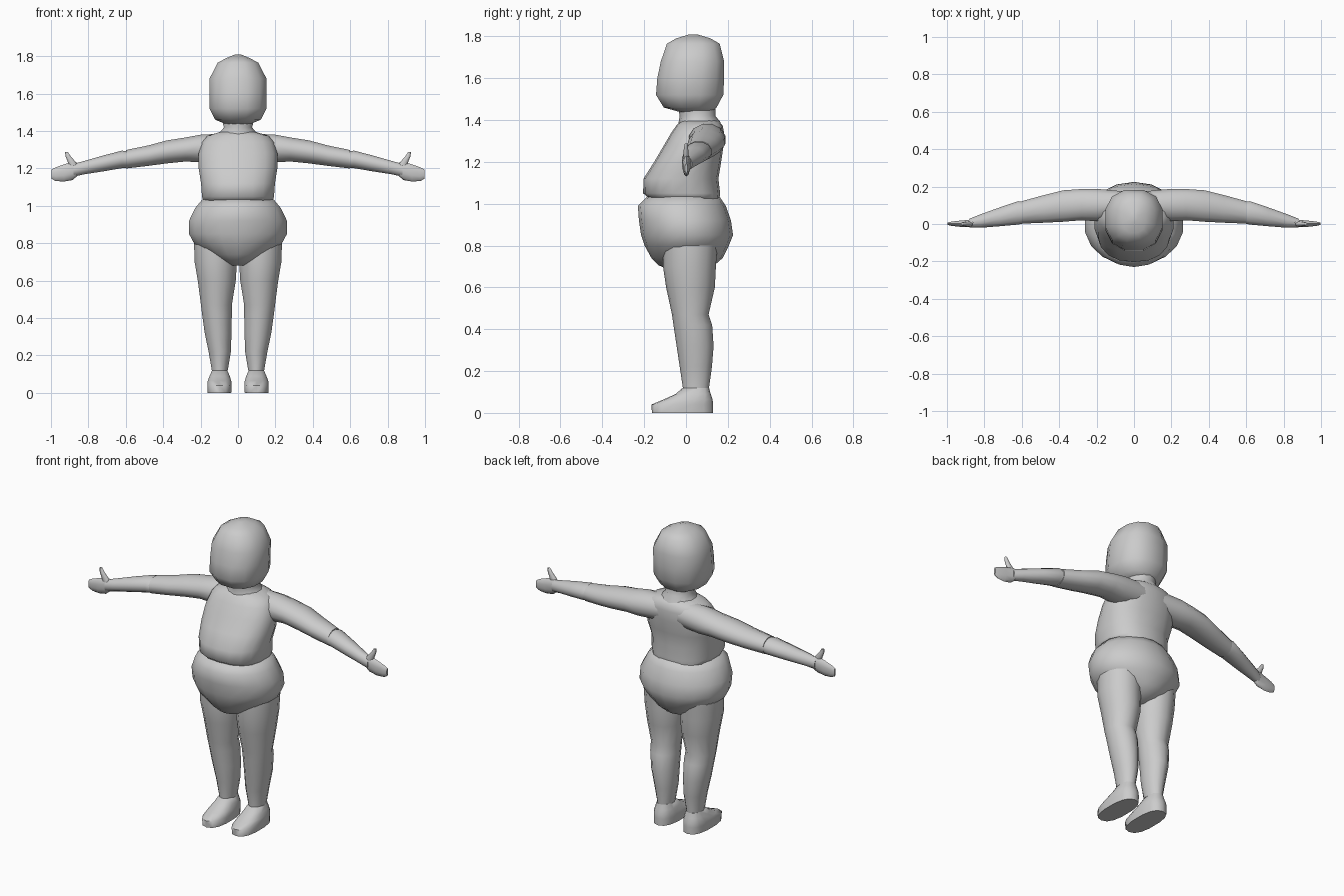
import bpy, bmesh, math
from mathutils import Vector

skin = bpy.data.materials.new("plain grey")
skin.diffuse_color = (0.6, 0.6, 0.6, 1)


def loft(name, rings, axis="z", sides=14, power=1.0, mirror=False, angle=60):
    """Skin oval rings (position, min a, max a, min b, max b); a, b = x, y or y, z."""
    bm = bmesh.new()
    loops = []
    for p, a0, a1, b0, b1 in rings:
        loop = []
        for i in range(sides):
            t = 2 * math.pi * (i + 0.5) / sides
            c, s = math.cos(t), math.sin(t)
            k = 1 / math.cos(math.pi / sides) if power == 1 else 1
            a = (a0 + a1) / 2 + (a1 - a0) / 2 * math.copysign(abs(c) ** power, c) * k
            b = (b0 + b1) / 2 + (b1 - b0) / 2 * math.copysign(abs(s) ** power, s)
            loop.append(bm.verts.new((a, b, p) if axis == "z" else (p, a, b)))
        loops.append(loop)
    for lo, hi in zip(loops, loops[1:]):
        for i in range(sides):
            j = (i + 1) % sides
            bm.faces.new((lo[i], lo[j], hi[j], hi[i]))
    bm.faces.new(loops[0][::-1])
    bm.faces.new(loops[-1])
    bmesh.ops.recalc_face_normals(bm, faces=bm.faces)
    me = bpy.data.meshes.new(name)
    bm.to_mesh(me)
    bm.free()
    me.materials.append(skin)
    ob = bpy.data.objects.new(name, me)
    bpy.context.collection.objects.link(ob)
    if mirror:
        ob.modifiers.new("mirror", "MIRROR").use_mirror_merge = False
    bpy.ops.object.select_all(action="DESELECT")
    ob.select_set(True)
    bpy.context.view_layer.objects.active = ob
    bpy.ops.object.shade_smooth_by_angle(angle=math.radians(angle))
    return ob


def sym(rows):
    """Rows of (z, half width, front y, back y) for parts centred on x = 0."""
    return [(z, -w, w, f, b) for z, w, f, b in rows]


# Head and neck
loft("head", sym([(1.435, .06, -.02, .12), (1.46, .125, -.11, .15), (1.52, .157, -.148, .183),
                  (1.60, .157, -.142, .187), (1.68, .157, -.125, .187), (1.765, .112, -.095, .165),
                  (1.79, .065, -.05, .12), (1.808, .02, .01, .06)]), sides=12, power=.85, angle=80)
loft("neck", sym([(1.34, .13, -.04, .17), (1.39, .10, -.035, .165), (1.42, .075, -.03, .14),
                  (1.47, .09, -.04, .14)]))

# Torso with round belly
loft("torso", sym([(1.02, .185, -.17, .16), (1.05, .195, -.205, .163), (1.12, .20, -.203, .155),
                   (1.20, .213, -.152, .168), (1.28, .213, -.105, .18), (1.34, .195, -.07, .182),
                   (1.375, .165, -.045, .175), (1.40, .08, -.02, .15)]), sides=18, power=.85, angle=80)

# Hips
loft("hips", sym([(.68, .055, -.07, .07), (.705, .10, -.13, .135), (.74, .16, -.165, .175),
                  (.80, .235, -.198, .205), (.85, .262, -.215, .225), (.92, .262, -.225, .215),
                  (.99, .228, -.23, .19), (1.035, .19, -.185, .16)]), sides=18, angle=80)

# Legs and feet
loft("legs", [(.08, .055, .14, -.015, .11), (.12, .055, .14, -.015, .11), (.22, .038, .157, -.03, .124),
              (.32, .035, .178, -.045, .132), (.42, .033, .192, -.06, .125), (.47, .033, .198, -.067, .108),
              (.60, .012, .215, -.095, .138), (.70, .006, .232, -.11, .143), (.80, .01, .235, -.11, .15)],
     mirror=True)
loft("feet", [(0, .035, .163, -.163, .13), (.04, .032, .165, -.165, .13), (.065, .035, .163, -.105, .127),
              (.09, .043, .153, -.05, .118), (.12, .056, .14, -.015, .11)], power=.8, mirror=True)

# Arms: upper arm tucks over the thinner forearm
loft("upper_arms", [(.06, .04, .175, 1.24, 1.39), (.20, .015, .188, 1.23, 1.383), (.28, .02, .187, 1.235, 1.368),
                    (.38, .012, .18, 1.225, 1.352), (.48, .007, .155, 1.212, 1.325),
                    (.60, .002, .122, 1.198, 1.30)], axis="x", sides=12, mirror=True)
loft("forearms", [(.56, .01, .115, 1.205, 1.29), (.62, -.003, .122, 1.2, 1.297), (.72, -.012, .088, 1.183, 1.271),
                  (.82, -.02, .052, 1.168, 1.242), (.88, -.02, .028, 1.155, 1.225)], axis="x", sides=12, mirror=True)

# Hands and thumbs
loft("hands", [(.855, -.015, .03, 1.163, 1.23), (.885, -.017, .022, 1.138, 1.236), (.93, -.015, .018, 1.13, 1.222),
               (.975, -.01, .013, 1.133, 1.206), (.998, -.005, .008, 1.145, 1.193)], axis="x", sides=10, mirror=True)
loft("thumbs", [(1.20, .85, .90, -.014, .014), (1.235, .868, .91, -.014, .014), (1.265, .895, .922, -.011, .011),
                (1.288, .909, .925, -.006, .008)], sides=8, mirror=True)
